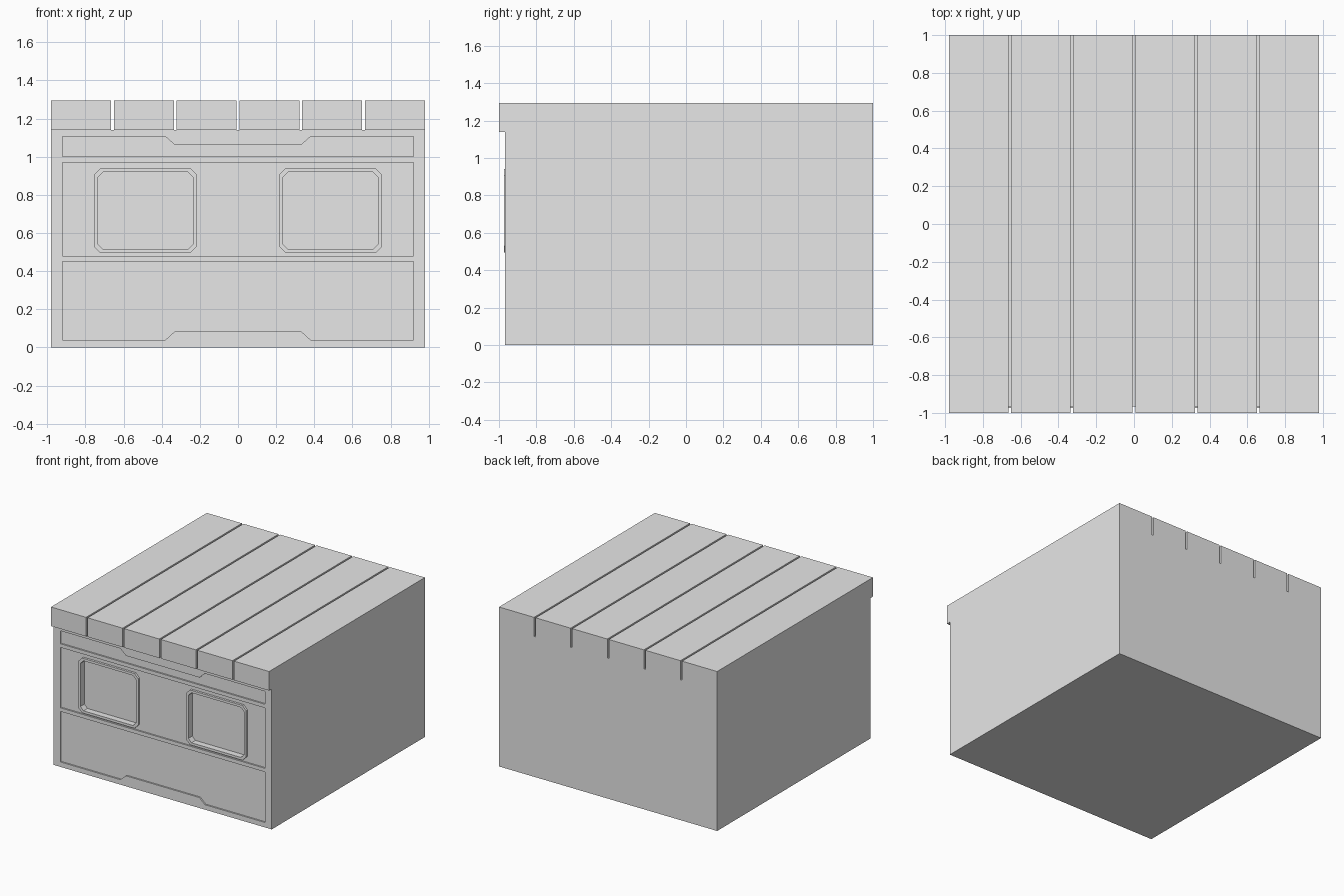
import bpy, bmesh

if "Cube" in bpy.data.objects:
    bpy.data.objects.remove(bpy.data.objects["Cube"])

grey = bpy.data.materials.new("light_grey")
grey.use_nodes = True
colour = (0.8, 0.8, 0.8, 1)
grey.diffuse_color = colour
grey.node_tree.nodes["Principled BSDF"].inputs["Base Color"].default_value = colour


def prism(name, outline, y0, y1):
    """Extrude an x-z outline from y0 to y1."""
    bm = bmesh.new()
    face = bm.faces.new([bm.verts.new((x, y0, z)) for x, z in outline])
    ext = bmesh.ops.extrude_face_region(bm, geom=[face])
    moved = [v for v in ext["geom"] if isinstance(v, bmesh.types.BMVert)]
    bmesh.ops.translate(bm, verts=moved, vec=(0, y1 - y0, 0))
    bmesh.ops.recalc_face_normals(bm, faces=bm.faces)
    mesh = bpy.data.meshes.new(name)
    bm.to_mesh(mesh)
    bm.free()
    mesh.materials.append(grey)
    obj = bpy.data.objects.new(name, mesh)
    bpy.context.collection.objects.link(obj)
    return obj


def rect(x0, x1, z0, z1):
    return [(x0, z0), (x1, z0), (x1, z1), (x0, z1)]


def chamfered(x0, x1, z0, z1, c):
    return [(x0 + c, z0), (x1 - c, z0), (x1, z0 + c), (x1, z1 - c),
            (x1 - c, z1), (x0 + c, z1), (x0, z1 - c), (x0, z0 + c)]


def cut(obj, cutter):
    mod = obj.modifiers.new("cut", 'BOOLEAN')
    mod.operation = 'DIFFERENCE'
    mod.solver = 'EXACT'
    mod.object = cutter
    bpy.context.view_layer.objects.active = obj
    bpy.ops.object.modifier_apply(modifier=mod.name)


HALF, FRONT, BACK = 0.98, -0.967, 1.0
WALL_TOP, ROOF_TOP = 1.14, 1.295
PANEL = FRONT + 0.012

# Main block with a shallow stepped panel sunk into the front
body = prism("body", rect(-HALF, HALF, 0, WALL_TOP), FRONT, BACK)
lower = [(-0.92, 0.04), (-0.38, 0.04), (-0.33, 0.085)]
upper = [(-0.92, 1.105), (-0.38, 1.105), (-0.33, 1.06)]
left_half = list(reversed(upper)) + lower
outline = left_half + [(-x, z) for x, z in reversed(left_half)]
panel_cutter = prism("panel_cutter", outline, FRONT - 0.1, PANEL)
cut(body, panel_cutter)
bpy.data.objects.remove(panel_cutter)

# Raised window frames around deep pockets
for side, s in (("right", -1), ("left", 1)):
    cx, cz = s * 0.485, 0.717
    frame = prism(side + "_window_frame",
                  chamfered(cx - 0.27, cx + 0.27, cz - 0.223, cz + 0.223, 0.035),
                  FRONT - 0.006, PANEL + 0.01)
    pocket = prism("pocket_cutter",
                   chamfered(cx - 0.25, cx + 0.25, cz - 0.203, cz + 0.203, 0.028),
                   FRONT - 0.1, FRONT + 0.045)
    cut(frame, pocket)
    cut(body, pocket)
    bpy.data.objects.remove(pocket)

# Horizontal bands across the front panel
for name, z in (("lower_band", 0.45), ("upper_band", 0.97)):
    prism(name, rect(-0.92, 0.92, z, z + 0.03), FRONT, PANEL + 0.005)

# Roof planks separated by narrow gaps
COUNT, GAP = 6, 0.014
width = (2 * HALF - GAP * (COUNT - 1)) / COUNT
for i in range(COUNT):
    x = -HALF + i * (width + GAP)
    prism(f"roof_plank_{i + 1}", rect(x, x + width, WALL_TOP, ROOF_TOP), -1, BACK)
